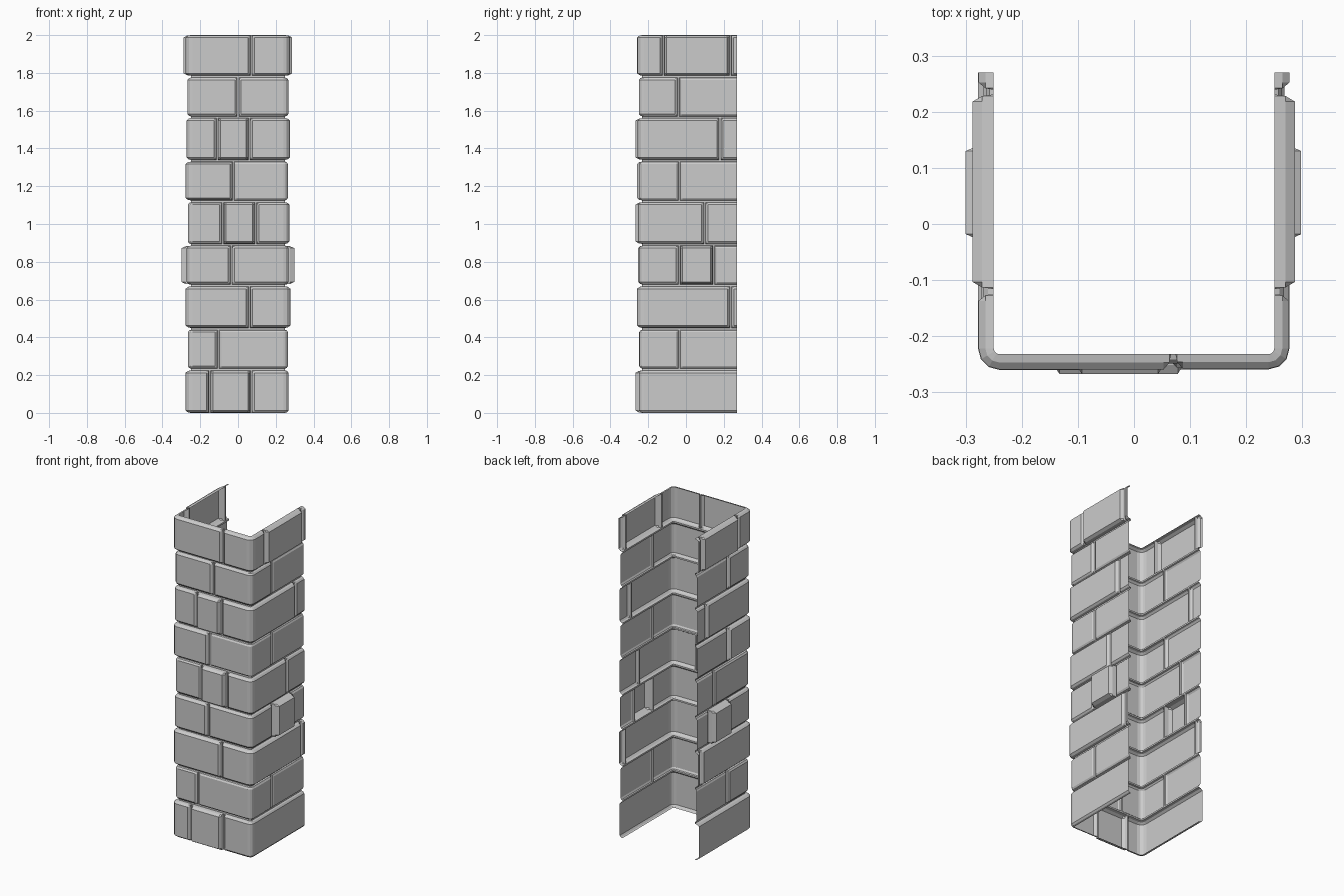
import bpy, math

if "Cube" in bpy.data.objects:
    bpy.data.objects.remove(bpy.data.objects["Cube"])

CX, CY, R = 0.24, -0.222, 0.01      # corner centre and mortar-line corner radius
ARC = 0.02                          # path length given to the rounded corner
END = 0.27 - CY + CX + ARC          # path position of the open back edge
GAP = 0.004                         # half a vertical joint
PROFILE = [(0.0, 0.0), (0.003, 0.55), (0.013, 1.0)]  # stone edge: inset, share of depth


def side(y):
    """Path position of a point y on the side wall."""
    return y - CY + CX + ARC


def place(s, d):
    """Point on the U-shaped plan at path position s, pushed out by d."""
    t, sign = abs(s), (-1 if s < 0 else 1)
    if t <= CX:
        return sign * t, CY - R - d
    if t < CX + ARC:
        a = (t - CX) / ARC * math.pi / 2
        return sign * (CX + (R + d) * math.sin(a)), CY - (R + d) * math.cos(a)
    return sign * (CX + R + d), CY + t - CX - ARC


def columns(joints, depths):
    """(path position, edge level, depth) for every vertical line of a course."""
    bounds = [-END] + joints + [END]
    arcs = [k * (CX + ARC * i / 3) for k in (-1, 1) for i in range(4)]
    cols = []
    for i, p in enumerate(depths):
        a, b = bounds[i], bounds[i + 1]
        stone = []
        if i == 0:
            stone.append((a, 2, p))
        else:
            stone += [(a + GAP + o, n, p) for n, (o, _) in enumerate(PROFILE)]
        if i == len(depths) - 1:
            stone.append((b, 2, p))
        else:
            stone += [(b - GAP - o, n, p) for n, (o, _) in enumerate(PROFILE)]
        stone += [(s, 2, p) for s in arcs if a < s < b]
        cols += sorted(stone)
    return cols


def course(n, z0, z1, z_next, front, sides, depths):
    joints = [-side(y) for y in reversed(sides)] + front + [side(y) for y in sides]
    cols = columns(joints, depths)
    rows = [(z0 + o, k) for k, (o, _) in enumerate(PROFILE)]
    rows += [(z1 - o, k) for k, (o, _) in reversed(list(enumerate(PROFILE)))]
    if z_next > z1:
        rows.append((z_next, 0))    # mortar strip above
    verts = [(*place(s, p * PROFILE[min(cl, rl)][1]), z)
             for z, rl in rows for s, cl, p in cols]
    w = len(cols)
    faces = [(j * w + i, j * w + i + 1, (j + 1) * w + i + 1, (j + 1) * w + i)
             for j in range(len(rows) - 1) for i in range(w - 1)]
    me = bpy.data.meshes.new(f"stone_course_{n}")
    me.from_pydata(verts, [], faces)
    me.update()
    bpy.context.collection.objects.link(bpy.data.objects.new(f"stone_course_{n}", me))


# Courses bottom to top: z range, front joints (x), side joints (y), stone depths
COURSES = [
    (0.00, 0.225, [-0.15, 0.07], [], [.028, .035, .018]),
    (0.235, 0.44, [-0.105], [-0.035], [.012, .016, .015, .012]),
    (0.45, 0.67, [0.06], [0.237], [.022, .027, .027, .022]),
    (0.68, 0.885, [-0.035], [-0.035, 0.147], [.015, .05, .022, .018, .048, .015]),
    (0.895, 1.115, [-0.08, 0.095], [0.10], [.015, .016, .035, .022, .018]),
    (1.125, 1.33, [-0.025], [-0.035], [.018, .028, .014, .012]),
    (1.34, 1.56, [-0.11, 0.06], [0.18], [.018, .022, .035, .025, .018]),
    (1.57, 1.775, [0.0], [-0.04], [.014, .018, .017, .014]),
    (1.785, 2.00, [0.07], [-0.12, 0.235], [.027, .038, .027, .026, .037, .027]),
]
for n, (z0, z1, front, sides, depths) in enumerate(COURSES):
    z_next = COURSES[n + 1][0] if n + 1 < len(COURSES) else z1
    course(n + 1, z0, z1, z_next, front, sides, depths)
